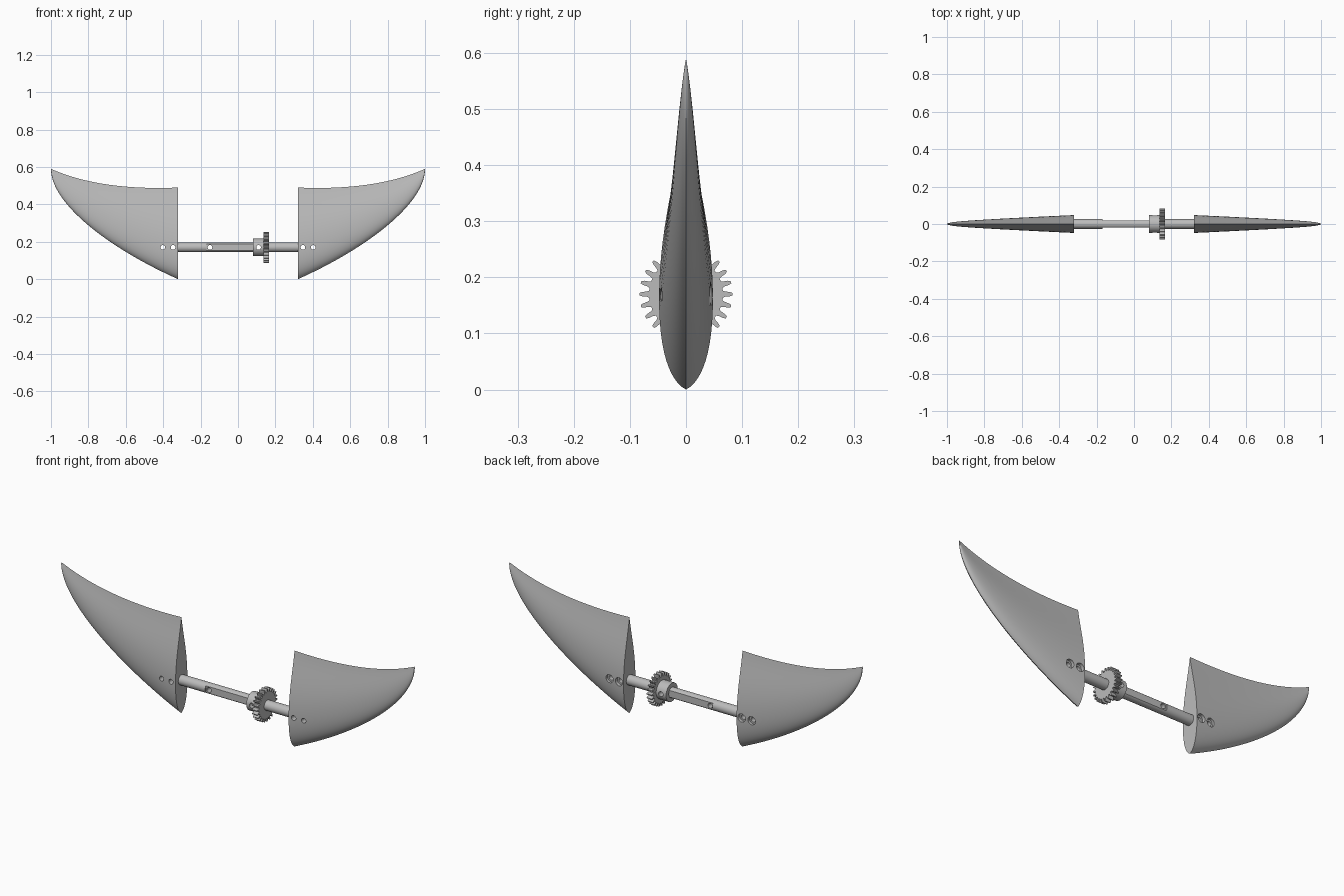
import bpy, bmesh, math
from mathutils import Matrix, Vector

cube = bpy.data.objects.get("Cube")
if cube:
    bpy.data.objects.remove(cube)

AXIS_Z = 0.17
SHAFT_R = 0.026
HOLE_R = 0.0125

grey = bpy.data.materials.new("plain grey")
grey.use_nodes = True
colour = (0.5, 0.5, 0.5, 1)
grey.diffuse_color = colour
grey.node_tree.nodes["Principled BSDF"].inputs["Base Color"].default_value = colour


def make(name, bm):
    bmesh.ops.recalc_face_normals(bm, faces=bm.faces)
    mesh = bpy.data.meshes.new(name)
    bm.to_mesh(mesh)
    bm.free()
    mesh.materials.append(grey)
    obj = bpy.data.objects.new(name, mesh)
    bpy.context.collection.objects.link(obj)
    return obj


def activate(obj):
    bpy.ops.object.select_all(action='DESELECT')
    obj.select_set(True)
    bpy.context.view_layer.objects.active = obj


def prism(name, ring, x0, x1):
    """Extrude a closed (y, z) outline around the shaft axis along x."""
    bm = bmesh.new()
    ends = [[bm.verts.new((x, y, AXIS_Z + z)) for y, z in ring] for x in (x0, x1)]
    for end in ends:
        bm.faces.new(end)
    for i in range(len(ring)):
        j = (i + 1) % len(ring)
        bm.faces.new((ends[0][i], ends[0][j], ends[1][j], ends[1][i]))
    return make(name, bm)


def circle(r, n=48):
    return [(r * math.cos(math.tau * i / n), r * math.sin(math.tau * i / n)) for i in range(n)]


def bore(x, r, y0, y1):
    """Round cutter running front to back."""
    bm = bmesh.new()
    bmesh.ops.create_cone(bm, cap_ends=True, segments=24, radius1=r, radius2=r, depth=y1 - y0,
                          matrix=Matrix.Translation((x, (y0 + y1) / 2, AXIS_Z))
                          @ Matrix.Rotation(math.pi / 2, 4, 'X'))
    return make("cutter", bm)


def block(x0, x1, y0, y1):
    bm = bmesh.new()
    bmesh.ops.create_cube(bm, size=1, matrix=Matrix.Translation(((x0 + x1) / 2, (y0 + y1) / 2, AXIS_Z))
                          @ Matrix.Diagonal((x1 - x0, y1 - y0, 0.1, 1)))
    return make("cutter", bm)


def cut(obj, cutters):
    activate(obj)
    for c in cutters:
        mod = obj.modifiers.new("cut", 'BOOLEAN')
        mod.operation, mod.solver, mod.object = 'DIFFERENCE', 'EXACT', c
        bpy.ops.object.modifier_apply(modifier=mod.name)
        bpy.data.objects.remove(c)


def smooth(obj, degrees=30):
    activate(obj)
    bpy.ops.object.shade_smooth_by_angle(angle=math.radians(degrees))


def bezier(pts, t):
    pts = [Vector(p) for p in pts]
    while len(pts) > 1:
        pts = [a.lerp(b, t) for a, b in zip(pts, pts[1:])]
    return pts[0]


# Fin outline: lower and upper edges as (x, z) curves
LOWER = [(0.32, 0.0), (0.68, 0.16), (1.0, 0.4), (1.0, 0.59)]
UPPER = [(0.32, 0.49), (0.55, 0.48), (0.8, 0.5), (1.0, 0.59)]
# Half thickness of the section as (height, thickness) fractions of the chord
NOSE = [(0, 0), (0.03, 0.06), (0.14, 0.098), (0.33, 0.098)]
TAIL = [(0.33, 0.098), (0.6, 0.098), (0.8, 0.03), (1, 0)]


def upper_z(x):
    lo, hi = 0.0, 1.0
    for _ in range(40):
        mid = (lo + hi) / 2
        if bezier(UPPER, mid).x < x:
            lo = mid
        else:
            hi = mid
    return bezier(UPPER, lo).y


half = [bezier(NOSE, i / 12) for i in range(12)] + [bezier(TAIL, i / 14) for i in range(15)]
section = [(p.x, p.y) for p in half] + [(p.x, -p.y) for p in half[-2:0:-1]]


def fin(name, side):
    bm = bmesh.new()
    rows = []
    steps = 40
    for i in range(steps):
        x, z = bezier(LOWER, i / steps)
        chord = upper_z(x) - z
        rows.append([bm.verts.new((side * x, w * chord, z + h * chord)) for h, w in section])
    tip = bm.verts.new((side, 0, 0.59))
    bm.faces.new(rows[0])
    n = len(section)
    for a, b in zip(rows, rows[1:]):
        for k in range(n):
            bm.faces.new((a[k], a[(k + 1) % n], b[(k + 1) % n], b[k]))
    for k in range(n):
        bm.faces.new((rows[-1][k], rows[-1][(k + 1) % n], tip))
    obj = make(name, bm)
    # Bolt holes, counterbored at the back
    for x in (0.347, 0.402):
        cut(obj, [bore(side * x, HOLE_R, -0.1, 0.1), bore(side * x, 0.021, 0.03, 0.1)])
    smooth(obj)


fin("left_fin", 1)
fin("right_fin", -1)

# Shaft with two long flats and a cross hole
shaft = prism("shaft", circle(SHAFT_R), -0.325, 0.325)
cut(shaft, [block(-0.168, 0.1, -0.1, -0.0195), block(-0.168, 0.1, 0.0195, 0.1),
            bore(-0.15, HOLE_R, -0.1, 0.1), bore(0.11, HOLE_R, -0.1, 0.1)])
smooth(shaft)

# Hub collar
hub = prism("gear_hub", circle(0.047), 0.08, 0.137)
cut(hub, [prism("cutter", circle(SHAFT_R - 0.0005), 0.05, 0.2), bore(0.11, HOLE_R, -0.1, 0.1)])
smooth(hub)

# Toothed wheel
TEETH = 24
TOOTH = [(-0.36, 0.066), (-0.25, 0.070), (-0.19, 0.078), (-0.1, 0.083),
         (0.1, 0.083), (0.19, 0.078), (0.25, 0.070), (0.36, 0.066)]
outline = []
for i in range(TEETH):
    for offset, r in TOOTH:
        a = math.tau * (i + offset) / TEETH
        outline.append((r * math.cos(a), r * math.sin(a)))
prism("gear", outline, 0.136, 0.166)
